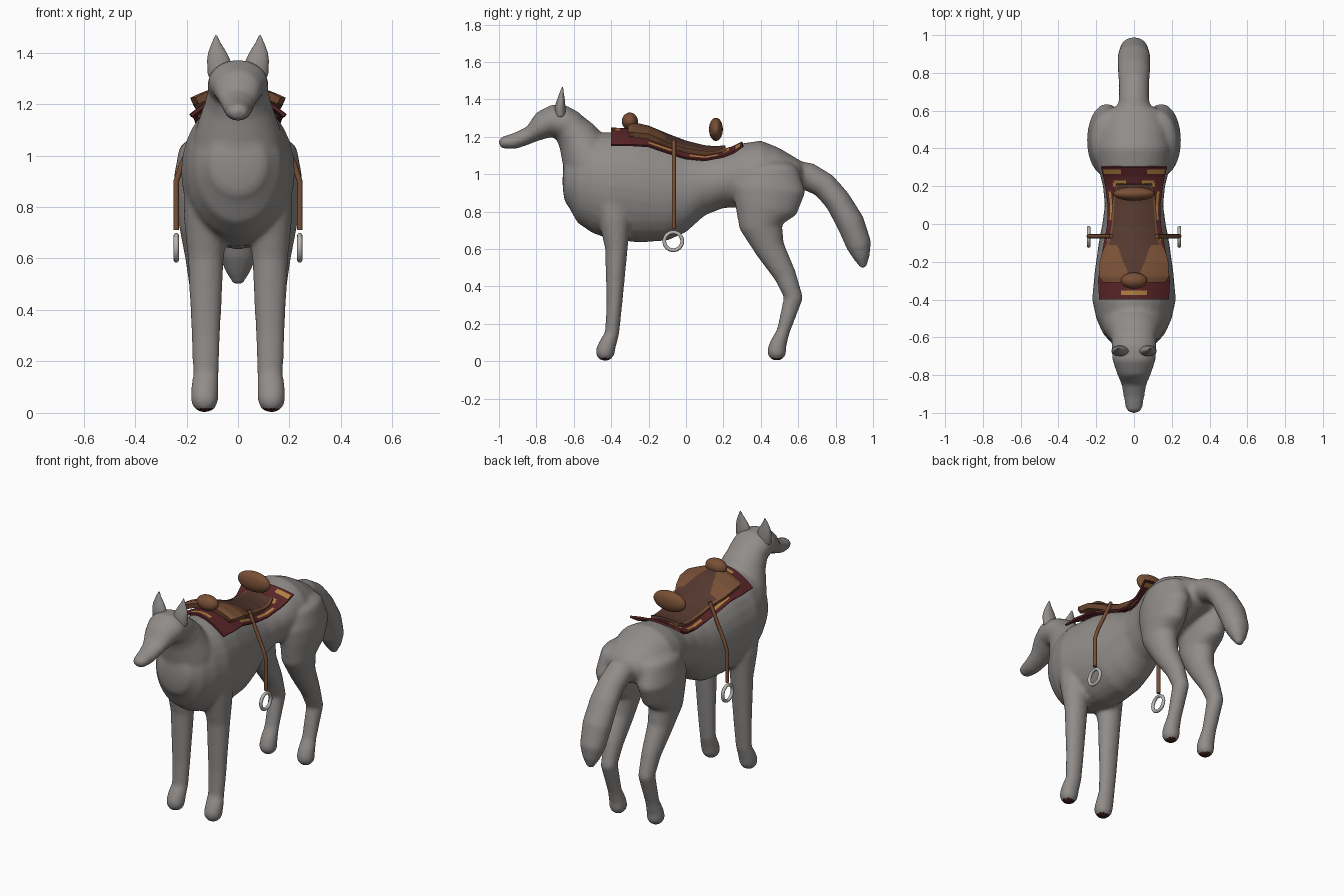
import bpy, bmesh, math
from mathutils import Vector

cube = bpy.data.objects.get("Cube")
if cube:
    bpy.data.objects.remove(cube, do_unlink=True)


def material(name, r, g, b):
    m = bpy.data.materials.new(name)
    m.use_nodes = True
    m.diffuse_color = (r, g, b, 1)
    m.node_tree.nodes["Principled BSDF"].inputs["Base Color"].default_value = (r, g, b, 1)
    return m


FUR = material("grey_fur", .28, .265, .255)
PAD = material("dark_paw_pad", .045, .012, .012)
RED = material("dark_red_cloth", .1, .018, .021)
GOLD = material("gold_trim", .42, .21, .05)
SEAT = material("dark_leather", .09, .04, .028)
TAN = material("tan_leather", .19, .08, .037)
STEEL = material("pale_steel", .48, .46, .44)


def new_object(name, bm, *mats):
    bmesh.ops.recalc_face_normals(bm, faces=bm.faces)
    mesh = bpy.data.meshes.new(name)
    bm.to_mesh(mesh)
    bm.free()
    for m in mats:
        mesh.materials.append(m)
    mesh.shade_smooth()
    ob = bpy.data.objects.new(name, mesh)
    bpy.context.collection.objects.link(ob)
    return ob


def bake(ob):
    """Replace the mesh by its modified result."""
    dg = bpy.context.evaluated_depsgraph_get()
    mesh = bpy.data.meshes.new_from_object(ob.evaluated_get(dg))
    ob.modifiers.clear()
    ob.data = mesh
    mesh.shade_smooth()


def loft(bm, stations, axis=None, bulge=None, side=1, seg=28):
    """Elliptical tube through (x, y, z, rx, rn) with rounded ends."""
    rings = []
    last = len(stations) - 1
    for i, (x, y, z, rx, rn) in enumerate(stations):
        a, b = stations[max(i - 1, 0)], stations[min(i + 1, last)]
        t = axis or Vector((0, b[1] - a[1], b[2] - a[2])).normalized()
        c = Vector((x, y, z))
        ring = [(c, t, rx, rn)]
        length = min(rx, rn) if bulge is None else bulge
        if i in (0, last):
            s = -1 if i == 0 else 1
            caps = [(c + t * s * length * math.sin(k), t, rx * math.cos(k), rn * math.cos(k))
                    for k in (.4, .8, 1.15, 1.4)]
            ring = caps[::-1] + ring if i == 0 else ring + caps
        rings += ring
    loops = []
    for c, t, rx, rn in rings:
        n = Vector((0, -t.z, t.y))
        loop = []
        for k in range(seg):
            a = math.tau * k / seg
            p = c + Vector((rx * math.cos(a), 0, 0)) + n * rn * math.sin(a)
            loop.append(bm.verts.new((p.x * side, p.y, p.z)))
        loops.append(loop)
    for p, q in zip(loops, loops[1:]):
        for k in range(seg):
            j = (k + 1) % seg
            bm.faces.new((p[k], p[j], q[j], q[k]))
    bm.faces.new(loops[0])
    bm.faces.new(loops[-1])


def slices(rows):
    """Turn (y, bottom, top, half width) into loft stations."""
    return [(0, y, (lo + hi) / 2, w, (hi - lo) / 2) for y, lo, hi, w in rows]


# Body: trunk, head, neck, tail and legs fused into one skin
ALONG_Y = Vector((0, 1, 0))
bm = bmesh.new()
loft(bm, slices([
    (-.63, .83, 1.10, .12), (-.58, .74, 1.18, .165), (-.5, .685, 1.22, .2),
    (-.4, .65, 1.225, .222), (-.25, .635, 1.215, .208), (-.1, .645, 1.17, .187),
    (0, .69, 1.13, .168), (.1, .78, 1.11, .155), (.2, .82, 1.12, .165),
    (.3, .82, 1.165, .19), (.4, .83, 1.18, .2), (.5, .86, 1.14, .18), (.6, .9, 1.08, .14)]),
    ALONG_Y, .03)
loft(bm, slices([
    (-.97, 1.135, 1.205, .045), (-.91, 1.135, 1.225, .056), (-.85, 1.155, 1.255, .067),
    (-.8, 1.175, 1.33, .088), (-.72, 1.2, 1.372, .115), (-.64, 1.17, 1.368, .12),
    (-.58, 1.16, 1.335, .112)]), ALONG_Y, .032)
loft(bm, [(0, -.48, .98, .19, .17), (0, -.53, 1.1, .165, .14),
          (0, -.58, 1.2, .13, .112), (0, -.63, 1.26, .115, .09)], bulge=.03)
loft(bm, [(0, .55, 1.0, .1, .08), (0, .66, .985, .08, .075), (0, .74, .94, .08, .07),
          (0, .81, .86, .086, .07), (0, .88, .74, .088, .075), (0, .925, .62, .075, .068),
          (0, .94, .55, .05, .042), (0, .945, .52, .03, .025)])
for s in (1, -1):
    loft(bm, [(.13, -.432, .052, .054, .052), (.13, -.42, .09, .054, .047),
              (.125, -.395, .15, .05, .038), (.125, -.383, .3, .056, .042),
              (.125, -.372, .6, .07, .06), (.125, -.38, .75, .085, .085),
              (.12, -.4, .9, .09, .1)], side=s)
    loft(bm, [(.13, .485, .052, .052, .052), (.13, .492, .09, .05, .046),
              (.13, .52, .16, .044, .035), (.13, .575, .34, .047, .052),
              (.13, .53, .46, .055, .06), (.135, .45, .6, .07, .08),
              (.14, .4, .72, .088, .115), (.145, .425, .82, .1, .17),
              (.145, .445, .92, .104, .195), (.13, .44, 1.02, .1, .16)], bulge=.05, side=s)
body = new_object("body", bm, FUR, PAD)
remesh = body.modifiers.new("fuse", 'REMESH')
remesh.mode = 'VOXEL'
remesh.voxel_size = .011
soften = body.modifiers.new("soften", 'SMOOTH')
soften.factor = .5
soften.iterations = 10
bake(body)
body.data.materials.clear()
body.data.materials.append(FUR)
body.data.materials.append(PAD)
for f in body.data.polygons:
    f.material_index = int(f.center.z < .018)

# Ears
for s, name in ((1, "left_ear"), (-1, "right_ear")):
    bm = bmesh.new()
    loft(bm, [(.07, -.672, 1.32, .048, .03), (.075, -.672, 1.37, .045, .027),
              (.08, -.668, 1.4, .036, .02), (.085, -.664, 1.44, .016, .01),
              (.085, -.66, 1.465, .004, .003)], side=s)
    new_object(name, bm, FUR)


def sheet(name, rows, thick, rule, mats, ny=60, nx=44):
    """Draped sheet through (y, half width, centre height, edge height)."""
    bm = bmesh.new()
    grid = []
    for i in range(ny + 1):
        y = rows[0][0] + (rows[-1][0] - rows[0][0]) * i / ny
        k = max(j for j in range(len(rows) - 1) if rows[j][0] <= y + 1e-6)
        a, b = rows[k], rows[k + 1]
        f = (y - a[0]) / (b[0] - a[0])
        w, top, edge = (a[n] + (b[n] - a[n]) * f for n in (1, 2, 3))
        us = [2 * j / nx - 1 for j in range(nx + 1)]
        grid.append([(bm.verts.new((u * w, y, top + (edge - top) * abs(u) ** 1.8)), u) for u in us])
    for p, q in zip(grid, grid[1:]):
        for j in range(nx):
            face = bm.faces.new((p[j][0], p[j + 1][0], q[j + 1][0], q[j][0]))
            c = face.calc_center_median()
            face.material_index = rule(abs(c.x), c.y, abs(p[j][1] + p[j + 1][1]) / 2)
    ob = new_object(name, bm, *mats)
    solid = ob.modifiers.new("thickness", 'SOLIDIFY')
    solid.thickness = thick
    solid.offset = -1
    bake(ob)
    bpy.ops.object.select_all(action='DESELECT')
    ob.select_set(True)
    bpy.context.view_layer.objects.active = ob
    bpy.ops.object.shade_smooth_by_angle(angle=math.radians(40))


def blanket_colour(x, y, u):
    front = x < .07 and -.375 < y < -.35
    back = .07 < x < .16 and .262 < y < .285
    behind_seat = .04 < x < .11 and .19 < y < .23
    sides = .8 < u < .93 and (-.2 < y < -.07 or .02 < y < .17)
    return int(front or back or behind_seat or sides)


def saddle_colour(x, y, u):
    flap = y < -.11 and x > .035 + max(0, y + .25) * .4
    return int(flap or u > .9)


# Saddle blanket and saddle
sheet("saddle_blanket", [
    (-.4, .185, 1.25, 1.16), (-.3, .19, 1.245, 1.16), (-.2, .178, 1.22, 1.155),
    (-.1, .16, 1.19, 1.12), (0, .142, 1.15, 1.09), (.1, .14, 1.13, 1.08),
    (.2, .152, 1.135, 1.1), (.25, .163, 1.15, 1.12), (.3, .175, 1.175, 1.155)],
    .012, blanket_colour, (RED, GOLD))
sheet("saddle", [
    (-.31, .165, 1.275, 1.225), (-.28, .185, 1.278, 1.225), (-.2, .182, 1.26, 1.215),
    (-.14, .165, 1.235, 1.19), (-.08, .135, 1.21, 1.165), (0, .122, 1.18, 1.14),
    (.1, .115, 1.155, 1.125), (.16, .11, 1.15, 1.125), (.21, .095, 1.155, 1.145)],
    .03, saddle_colour, (SEAT, TAN))


# Pommel and backrest
def ball(name, centre, size):
    bm = bmesh.new()
    bmesh.ops.create_uvsphere(bm, u_segments=32, v_segments=18, radius=1)
    bmesh.ops.scale(bm, vec=size, verts=bm.verts)
    bmesh.ops.translate(bm, vec=centre, verts=bm.verts)
    new_object(name, bm, TAN)


ball("pommel", (0, -.3, 1.283), (.07, .043, .047))
ball("backrest", (0, .16, 1.24), (.11, .037, .062))

# Stirrup straps and rings
for s, side in ((1, "left"), (-1, "right")):
    curve = bpy.data.curves.new(side + "_strap", 'CURVE')
    curve.dimensions = '3D'
    curve.bevel_depth = .011
    curve.use_fill_caps = True
    line = curve.splines.new('POLY')
    path = [(.12, 1.18), (.22, .96), (.24, .9), (.24, .71)]
    line.points.add(len(path) - 1)
    for p, (x, z) in zip(line.points, path):
        p.co = (s * x, -.065, z, 1)
    curve.materials.append(TAN)
    bpy.context.collection.objects.link(bpy.data.objects.new(side + "_stirrup_strap", curve))
    bpy.ops.mesh.primitive_torus_add(location=(s * .24, -.068, .642), rotation=(0, math.pi / 2, 0),
                                     major_radius=.048, minor_radius=.01,
                                     major_segments=36, minor_segments=12)
    ring = bpy.context.object
    ring.name = side + "_stirrup_ring"
    ring.data.materials.append(STEEL)
    ring.data.shade_smooth()
